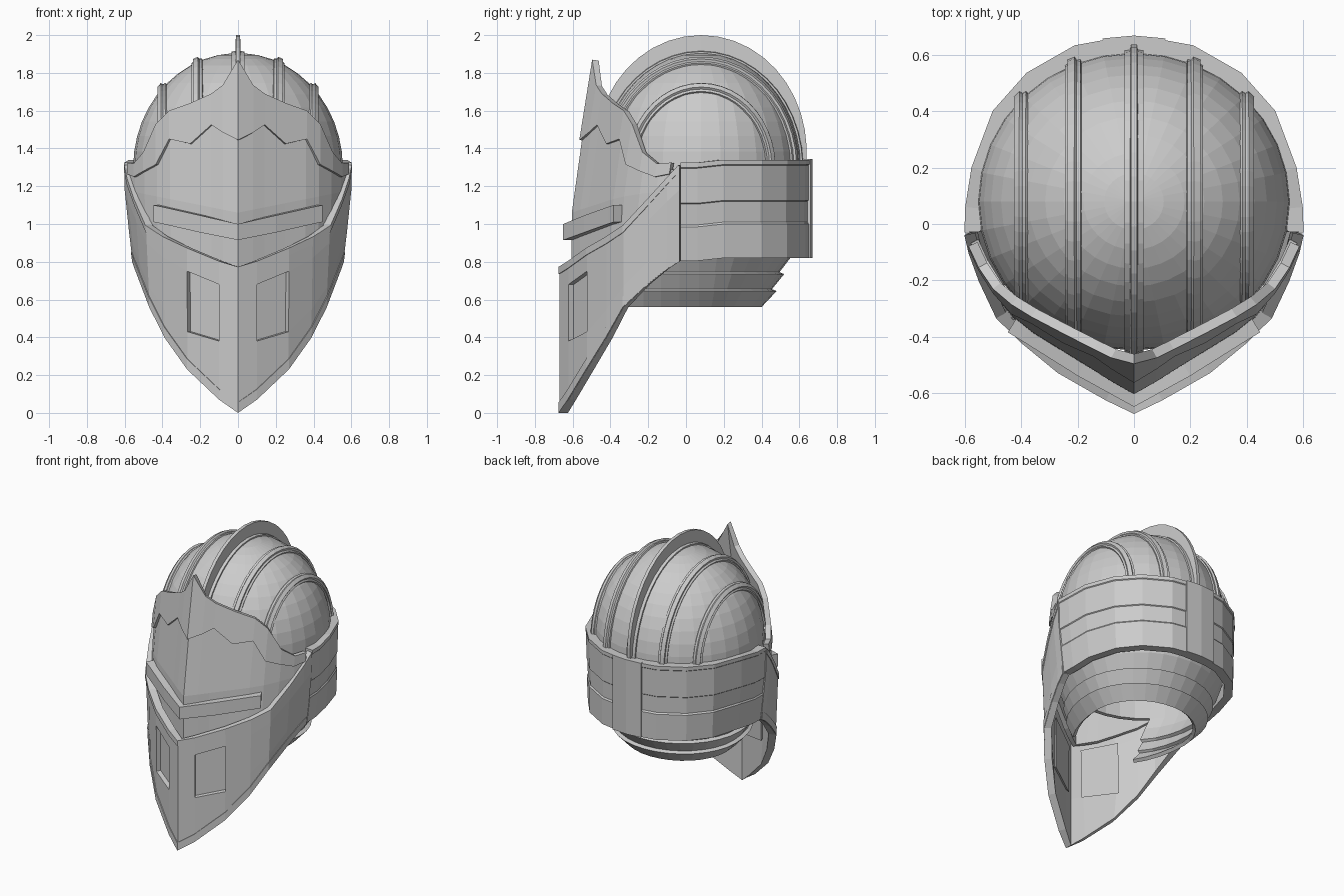
import bpy, bmesh
from math import sin, cos, pi, sqrt, radians
from mathutils import Vector

if "Cube" in bpy.data.objects:
    bpy.data.objects.remove(bpy.data.objects["Cube"])


def finish(name, bm, thick=0):
    me = bpy.data.meshes.new(name)
    bm.to_mesh(me)
    bm.free()
    ob = bpy.data.objects.new(name, me)
    bpy.context.collection.objects.link(ob)
    if thick:
        m = ob.modifiers.new("thickness", 'SOLIDIFY')
        m.thickness, m.offset = thick, -1
    return ob


def taper(x, z):
    """Pull the outer sides in towards the bottom."""
    return x * (1 - .2 * max(0, 1.15 - z) * min(1, abs(x) / .6) ** 4)


def plate(name, cols, thick, out=0.0, lean=0.0, window=None):
    """Mirrored curved plate: cols are (x, y, [z bottom..top]); lean tips it back."""
    full = [(-x, y, zs) for x, y, zs in reversed(cols) if x > 0] + list(cols)
    bm = bmesh.new()
    grid = [[bm.verts.new((taper(x, z) * (1 + out), y - out + lean * (max(z, 1.05) - 1.45), z))
             for z in zs] for x, y, zs in full]
    holes = []
    for i in range(len(full) - 1):
        for j in range(len(grid[0]) - 1):
            f = bm.faces.new((grid[i][j], grid[i + 1][j], grid[i + 1][j + 1], grid[i][j + 1]))
            if window and j == 1 and window[0] < abs(full[i][0] + full[i + 1][0]) / 2 < window[1]:
                holes.append(f)
    if holes:
        bm.normal_update()
        bmesh.ops.inset_individual(bm, faces=holes, thickness=0.002, depth=-0.03)
    return finish(name, bm, thick)


def loft(name, loops, caps=True, thick=0, skip=None):
    """Skin closed cross-sections in order; skip(center) leaves an opening."""
    bm = bmesh.new()
    rows = [[bm.verts.new(p) for p in lp] for lp in loops]
    n = len(rows[0])
    for a, b in zip(rows, rows[1:]):
        for i in range(n):
            k = (i + 1) % n
            quad = (a[i], a[k], b[k], b[i])
            if not (skip and skip(sum((v.co for v in quad), Vector()) / 4)):
                bm.faces.new(quad)
    if caps:
        bm.faces.new(rows[0])
    bm.faces.new(rows[-1])
    bmesh.ops.recalc_face_normals(bm, faces=bm.faces)
    return finish(name, bm, thick)


# Skull dome with stepped neck lames, open at the bottom and at the face
CY, CZ, RX, RY, RZ = 0.08, 1.3, 0.555, 0.53, 0.605


def ring(rx, ry, z, cy=CY, front=None, n=32):
    pts = []
    for i in range(n):
        c, s = cos(2 * pi * i / n), sin(2 * pi * i / n)
        pts.append((rx * c, cy + (front if front and s < 0 else ry) * s, z))
    return pts


neck = [(.36, .33, .56), (.44, .41, .645), (.415, .385, .655), (.47, .45, .735),
        (.445, .425, .745), (.50, .49, .83)]
rings = [ring(a, b, z, .07, .53) for a, b, z in neck] + [ring(.52, .505, .9), ring(.545, .52, 1.1)]
for k in range(12):
    a = radians(k * 7.9)
    rings.append(ring(RX * cos(a), RY * cos(a), CZ + RZ * sin(a)))
loft("skull_dome", rings, caps=False, thick=0.025, skip=lambda c: c.y < -.27 and c.z < 1.0)


# Raised ribs and central crest following the dome
def rib(name, x0, base, tip, height, steps=22):
    s = sqrt(1 - (x0 / RX) ** 2)
    loops = []
    for k in range(steps + 1):
        t = radians(2 + 176 * k / steps)
        p = Vector((x0, CY + RY * s * cos(t), CZ + RZ * s * sin(t)))
        n = Vector((x0 / RX ** 2, (p.y - CY) / RY ** 2, (p.z - CZ) / RZ ** 2)).normalized()
        tan = Vector((0, -RY * sin(t), RZ * cos(t))).normalized()
        side = n.cross(tan).normalized()
        h = height(t)
        loops.append([p + side * w + n * d for w, d in
                      ((-base, -.02), (-base, .008), (-tip, .011), (-tip * .8, h),
                       (tip * .8, h), (tip, .011), (base, .008), (base, -.02))])
    loft(name, loops)


for sgn, tag in ((-1, "left"), (1, "right")):
    rib("inner_rib_" + tag, sgn * .215, .03, .017, lambda t: .024)
    rib("outer_rib_" + tag, sgn * .40, .03, .017, lambda t: .024)
rib("center_crest", 0, .034, .014, lambda t: .025 + .07 * sin(t))

# Side and back band in three lames
plan = [(.60, -.03), (.597, .06), (.575, .2), (.50, .40), (.38, .535), (.21, .632), (.1, .652)]
plan = plan + [(-x, y) for x, y in reversed(plan)]
section = [(-.055, 0), (0, 0), (0, .18), (-.007, .19), (-.007, .30), (-.002, .305),
           (-.002, .49), (.003, .495), (.003, .52), (-.055, .52)]


def sweep(name, path, prof):
    loops = []
    for x, y in path:
        z0 = .805 if abs(x) > .58 else .82
        loops.append([(taper(x, z + z0) * (1 + o / .6), y * (1 + o / .6), z + z0) for o, z in prof])
    loft(name, loops)


sweep("neck_guard_band", plan, section)
sweep("back_plate", [(.11, .65), (0, .66), (-.11, .65)],
      [(-.02, 0), (.009, 0), (.009, .523), (-.02, .523)])

# Pointed visor with two recessed windows
visor = [(0, -.67, [0, .34, .64, .77]), (.1, -.622, [.07, .38, .68, .80]),
         (.27, -.525, [.23, .43, .75, .87]), (.4, -.42, [.40, .55, .82, .93]),
         (.495, -.33, [.56, .67, .90, .99]), (.55, -.2, [.68, .80, 1.02, 1.13]),
         (.585, -.1, [.76, .90, 1.12, 1.24]), (.6, -.035, [.80, .95, 1.18, 1.31])]
plate("visor", visor, .045, window=(.1, .27))
plate("visor_top_rim", [(x, y, [z[3] - .035, z[3] + .003]) for x, y, z in visor], .04, out=.005)
plate("visor_bottom_rim", [(x, y, [z[0], z[0] + .055]) for x, y, z in visor], .04, out=.005)

# Forehead plate, with a zigzag-edged overlay rising to a peak
# rows: x, y, bottom, zigzag, top
brow = [(0, -.55, .72, 1.45, 1.87), (.08, -.507, .74, 1.49, 1.735), (.14, -.47, .76, 1.53, 1.69),
        (.25, -.405, .82, 1.43, 1.64), (.36, -.34, .88, 1.455, 1.60), (.43, -.285, .93, 1.32, 1.53),
        (.495, -.205, 1.0, 1.285, 1.38), (.545, -.12, 1.08, 1.255, 1.32), (.58, -.045, 1.18, 1.27, 1.325)]
plate("forehead_plate", [(x, y, [b, max(b + .03, 1.06 + .2 * x), m + .02]) for x, y, b, m, t in brow],
      .03, lean=.14)
plate("forehead_overlay", [(x, y, [m - .005, t]) for x, y, b, m, t in brow],
      .035, out=.014, lean=.16)

# Projecting bar above the eye slit
plate("brow_bar", [(0, -.65, [.915, 1.0]), (.2, -.54, [.955, 1.045]),
                   (.4, -.415, [1.0, 1.09]), (.45, -.385, [1.01, 1.10])], .055)
